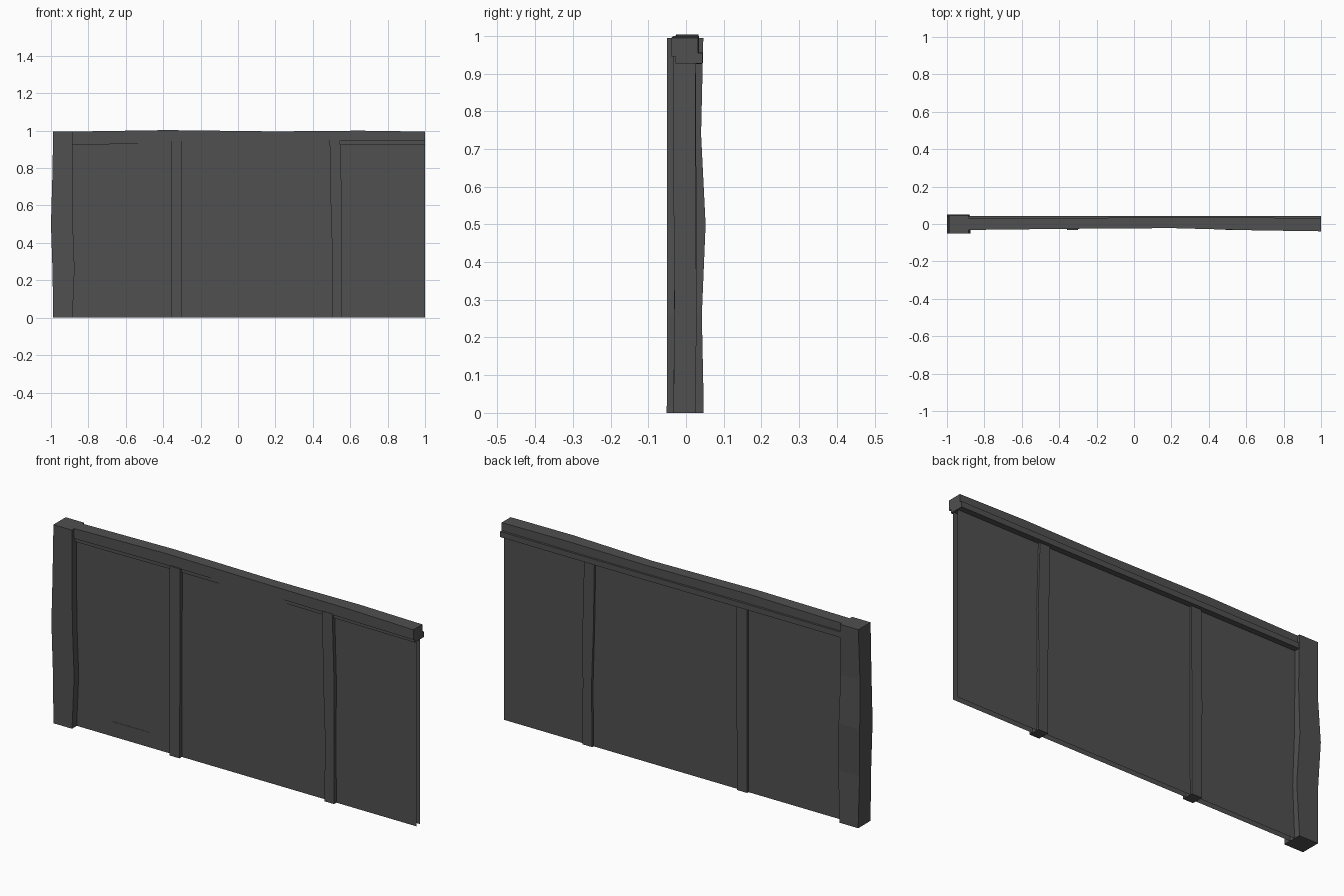
import bpy, bmesh

dark = bpy.data.materials.new("dark_wood")
dark.diffuse_color = (0.08, 0.08, 0.08, 1)

def mesh_object(name, bm):
    bmesh.ops.recalc_face_normals(bm, faces=bm.faces)
    me = bpy.data.meshes.new(name)
    bm.to_mesh(me)
    bm.free()
    me.materials.append(dark)
    ob = bpy.data.objects.new(name, me)
    bpy.context.collection.objects.link(ob)
    return ob

def loft(name, rings):
    """Closed beam through a list of four-cornered rings."""
    bm = bmesh.new()
    vs = [[bm.verts.new(p) for p in ring] for ring in rings]
    for a, b in zip(vs, vs[1:]):
        for i in range(4):
            j = (i + 1) % 4
            bm.faces.new((a[i], a[j], b[j], b[i]))
    bm.faces.new(vs[0])
    bm.faces.new(vs[-1])
    return mesh_object(name, bm)

def upright(name, sections):
    """Vertical beam; each section is z, x0, x1, y0, y1."""
    return loft(name, [[(x0, y0, z), (x1, y0, z), (x1, y1, z), (x0, y1, z)]
                       for z, x0, x1, y0, y1 in sections])

def rail(name, sections):
    """Beam along x; each section is x, y0, y1, z0, z1."""
    return loft(name, [[(x, y0, z0), (x, y1, z0), (x, y1, z1), (x, y0, z1)]
                       for x, y0, y1, z0, z1 in sections])

# uneven end post
upright("end_post", [
    (0.00, -0.988, -0.884, -0.052, 0.047),
    (0.02, -0.988, -0.884, -0.051, 0.047),
    (0.26, -0.992, -0.874, -0.050, 0.042),
    (0.50, -1.000, -0.883, -0.050, 0.052),
    (0.74, -0.993, -0.886, -0.051, 0.040),
    (0.995, -0.988, -0.886, -0.051, 0.046)])

# wavy top rail with the strip beneath it
rail("top_rail", [
    (-0.90, -0.032, 0.033, 0.945, 0.995),
    (-0.38, -0.026, 0.033, 0.946, 1.003),
    (0.20, -0.022, 0.034, 0.944, 0.996),
    (0.65, -0.034, 0.034, 0.946, 1.000),
    (1.00, -0.039, 0.032, 0.945, 0.995)])
rail("lower_rail_strip", [
    (-0.90, -0.026, 0.043, 0.927, 0.955),
    (-0.35, -0.020, 0.044, 0.928, 0.956),
    (0.20, -0.018, 0.044, 0.926, 0.954),
    (1.00, -0.028, 0.044, 0.927, 0.955)])

# two slightly uneven studs
upright("left_stud", [
    (0.00, -0.357, -0.302, -0.033, 0.026),
    (0.45, -0.358, -0.300, -0.031, 0.028),
    (0.95, -0.356, -0.299, -0.033, 0.026)])
upright("right_stud", [
    (0.00, 0.502, 0.556, -0.033, 0.026),
    (0.30, 0.505, 0.553, -0.031, 0.028),
    (0.60, 0.496, 0.556, -0.033, 0.025),
    (0.95, 0.490, 0.546, -0.033, 0.026)])

# thin front and back sheets, open between at the end and bottom
for name, y, back in (("front_sheet", -0.014, False), ("back_sheet", 0.015, True)):
    bm = bmesh.new()
    bm.faces.new([bm.verts.new(p) for p in
                  ((-0.93, y, 0), (1, y, 0), (1, y, 0.94), (-0.93, y, 0.94))])
    ob = mesh_object(name, bm)
    if (ob.data.polygons[0].normal.y > 0) != back:
        ob.data.flip_normals()

# thin scratch low on the front sheet
rail("front_scratch", [(-0.69, -0.0155, -0.0135, 0.070, 0.075),
                       (-0.48, -0.0155, -0.0135, 0.070, 0.075)])
